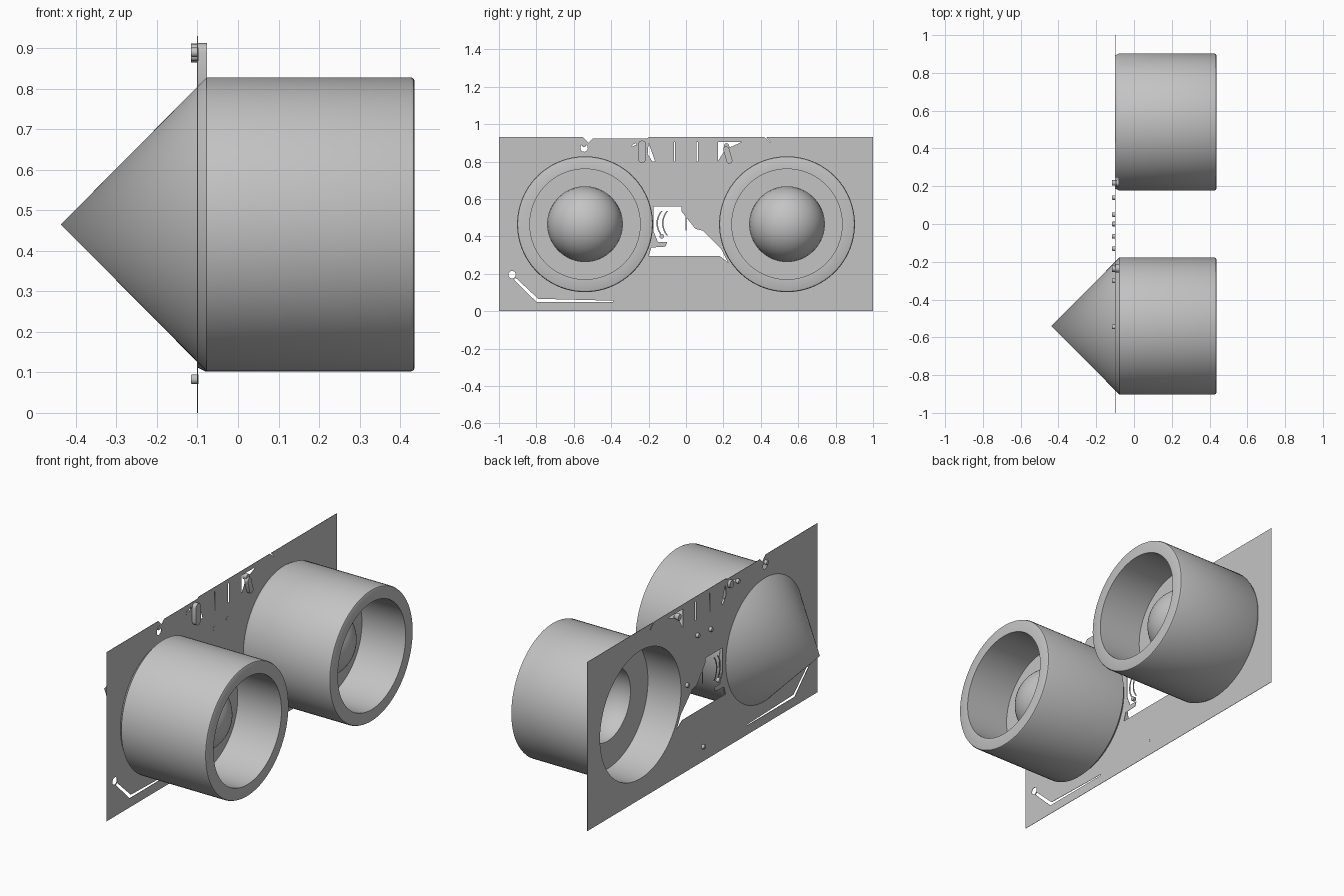
import bpy, bmesh, math
from mathutils import Matrix, Vector

cube = bpy.data.objects.get("Cube")
if cube:
    bpy.data.objects.remove(cube, do_unlink=True)

grey = bpy.data.materials.new("plain grey")
grey.use_nodes = True
grey.diffuse_color = (0.55, 0.55, 0.55, 1)
grey.node_tree.nodes["Principled BSDF"].inputs["Base Color"].default_value = grey.diffuse_color

PLATE_X, MID_Z, TUBE_Y = -0.10, 0.465, 0.54
R = 0.363


def finish(name, mesh, smooth=True):
    obj = bpy.data.objects.new(name, mesh)
    bpy.context.collection.objects.link(obj)
    mesh.materials.clear()
    mesh.materials.append(grey)
    if smooth:
        bpy.ops.object.select_all(action='DESELECT')
        obj.select_set(True)
        bpy.context.view_layer.objects.active = obj
        bpy.ops.object.shade_smooth_by_angle(angle=math.radians(35))
    return obj


def lathe(name, profile, y, z, closed=False, steps=96):
    """Spin (x, radius) points round an axis parallel to x."""
    bm = bmesh.new()
    verts = [bm.verts.new((x, y, z + r)) for x, r in profile]
    pairs = list(zip(verts, verts[1:])) + ([(verts[-1], verts[0])] if closed else [])
    edges = [bm.edges.new(p) for p in pairs]
    bmesh.ops.spin(bm, geom=verts + edges, cent=(0, y, z), axis=(1, 0, 0),
                   angle=math.tau, steps=steps, use_duplicate=False)
    bmesh.ops.remove_doubles(bm, verts=bm.verts[:], dist=0.0002)
    bmesh.ops.recalc_face_normals(bm, faces=bm.faces[:])
    mesh = bpy.data.meshes.new(name)
    bm.to_mesh(mesh)
    bm.free()
    return finish(name, mesh)


def circle(y, z, r, n=64):
    return [(y + r * math.cos(math.tau * i / n), z + r * math.sin(math.tau * i / n)) for i in range(n)]


def box(y0, y1, z0, z1):
    return [(y0, z0), (y1, z0), (y1, z1), (y0, z1)]


def sheet(name, loops, half=0.001):
    """Thin upright sheet; loops inside the first one become holes."""
    curve = bpy.data.curves.new(name, 'CURVE')
    curve.dimensions = '2D'
    curve.fill_mode = 'BOTH'
    curve.extrude = half
    for loop in loops:
        spline = curve.splines.new('POLY')
        spline.points.add(len(loop) - 1)
        for p, (y, z) in zip(spline.points, loop):
            p.co = (y, z, 0, 1)
        spline.use_cyclic_u = True
    temp = bpy.data.objects.new(name + "_outline", curve)
    bpy.context.collection.objects.link(temp)
    bpy.context.view_layer.update()
    mesh = bpy.data.meshes.new_from_object(temp.evaluated_get(bpy.context.evaluated_depsgraph_get()))
    bpy.data.objects.remove(temp, do_unlink=True)
    mesh.transform(Matrix(((0, 0, 1, PLATE_X), (1, 0, 0, 0), (0, 1, 0, 0), (0, 0, 0, 1))))
    mesh.name = name
    return finish(name, mesh, smooth=False)


# Mounting plate: outline with small notches in the top edge, then its holes
outline = [(-1, 0), (1, 0), (1, 0.93), (0.43, 0.93), (0.46, 0.895), (0.42, 0.93),
           (-0.2, 0.93), (-0.21, 0.922), (-0.5, 0.922), (-0.52, 0.9), (-0.55, 0.93), (-1, 0.93)]
centre_gap = [(-0.175, 0.56), (-0.025, 0.56), (-0.025, 0.535), (0.05, 0.44), (0.09, 0.43),
              (0.19, 0.33), (0.225, 0.26), (0.18, 0.295), (-0.2, 0.295), (-0.185, 0.34),
              (-0.11, 0.345), (-0.1, 0.37), (-0.15, 0.37), (-0.175, 0.43)]
long_slot = [(-0.91, 0.178), (-0.79, 0.066), (-0.39, 0.056), (-0.39, 0.05), (-0.8, 0.05), (-0.92, 0.168)]
holes = [circle(TUBE_Y, MID_Z, 0.352), circle(-TUBE_Y, MID_Z, 0.338), centre_gap, long_slot,
         circle(-0.93, 0.195, 0.02, 16), circle(-0.545, 0.872, 0.02, 16),
         box(-0.064, -0.058, 0.8, 0.905), box(0.056, 0.064, 0.8, 0.905),
         [(-0.2, 0.9), (-0.165, 0.8), (-0.18, 0.8), (-0.205, 0.84)],
         [(-0.31, 0.87), (-0.27, 0.9), (-0.265, 0.89)],
         [(0.17, 0.905), (0.3, 0.905), (0.21, 0.865), (0.17, 0.8)]]
sheet("mounting_plate", [outline] + holes)

# Small curved strips hanging in the central opening
for i, offset in enumerate((0, 0.03)):
    inner = [(-0.05 + offset + 0.1 * math.cos(a), 0.47 + 0.1 * math.sin(a))
             for a in [math.radians(140 + 8 * k) for k in range(11)]]
    outer = [(y - 0.008, z) for y, z in reversed(inner)]
    sheet("curved_strip_%d" % (i + 1), [inner + outer])
sheet("hanging_strip", [box(-0.002, 0.003, 0.43, 0.51)])

# Tubes: wide rear chamber, thick ring baffle, narrower front bore, domed centre
dome = [(0.10 + 0.2 * math.sin(math.pi / 2 * k / 16), 0.2 * math.cos(math.pi / 2 * k / 16)) for k in range(17)]
for side, y, back in (("left", TUBE_Y, -0.10), ("right", -TUBE_Y, -0.078)):
    start = [(back, 0.352), (back + 0.002, 0.354), (back + 0.02, R)] if side == "left" else [(back, 0.352), (back, R)]
    shell = start + [(0.426, R), (0.433, 0.36), (0.436, 0.353), (0.436, 0.295),
                     (0.17, 0.295), (0.17, 0.2), (0.10, 0.2), (0.10, 0.352)]
    lathe(side + "_tube", shell, y, MID_Z, closed=True)
    lathe(side + "_dome", dome, y, MID_Z)

# Cone on the rear of the right tube
lathe("rear_cone", [(-0.077, R), (-0.437, 0)], -TUBE_Y, MID_Z)

# Small round knobs on the rear face of the plate
knobs = [(-0.065, 0.705), (0.05, 0.715), (0.14, 0.475), (0, 0.083), (-0.13, 0.4),
         (-0.3, 0.88), (-0.545, 0.89)]
for i, (y, z) in enumerate(knobs):
    lathe("knob_%d" % (i + 1), [(-0.116, 0), (-0.116, 0.01), (-0.113, 0.012), (-0.098, 0.012), (-0.098, 0)],
          y, z, steps=16)


def peg(name, y0, z0, y1, z1, width, x0, x1):
    """Rounded upright tab running between two points."""
    d = Vector((y1 - y0, z1 - z0))
    turn = math.atan2(d.y, d.x)
    arc = [math.pi * k / 8 - math.pi / 2 for k in range(9)]
    loop = [(y1 + width * math.cos(turn + a), z1 + width * math.sin(turn + a)) for a in arc]
    loop += [(y0 - width * math.cos(turn + a), z0 - width * math.sin(turn + a)) for a in arc]
    bm = bmesh.new()
    face = bm.faces.new([bm.verts.new((x0, y, z)) for y, z in loop])
    out = bmesh.ops.extrude_face_region(bm, geom=[face])
    bmesh.ops.translate(bm, vec=(x1 - x0, 0, 0),
                        verts=[v for v in out["geom"] if isinstance(v, bmesh.types.BMVert)])
    bmesh.ops.recalc_face_normals(bm, faces=bm.faces[:])
    mesh = bpy.data.meshes.new(name)
    bm.to_mesh(mesh)
    bm.free()
    finish(name, mesh)


# Two tabs near the top edge, with short rear heads
peg("right_tab", -0.235, 0.815, -0.235, 0.89, 0.022, -0.1, -0.077)
peg("left_tab", 0.232, 0.805, 0.215, 0.865, 0.016, -0.1, -0.08)
peg("right_tab_head", -0.235, 0.887, -0.235, 0.893, 0.018, -0.116, -0.09)
peg("left_tab_head", 0.218, 0.878, 0.217, 0.884, 0.014, -0.116, -0.09)
